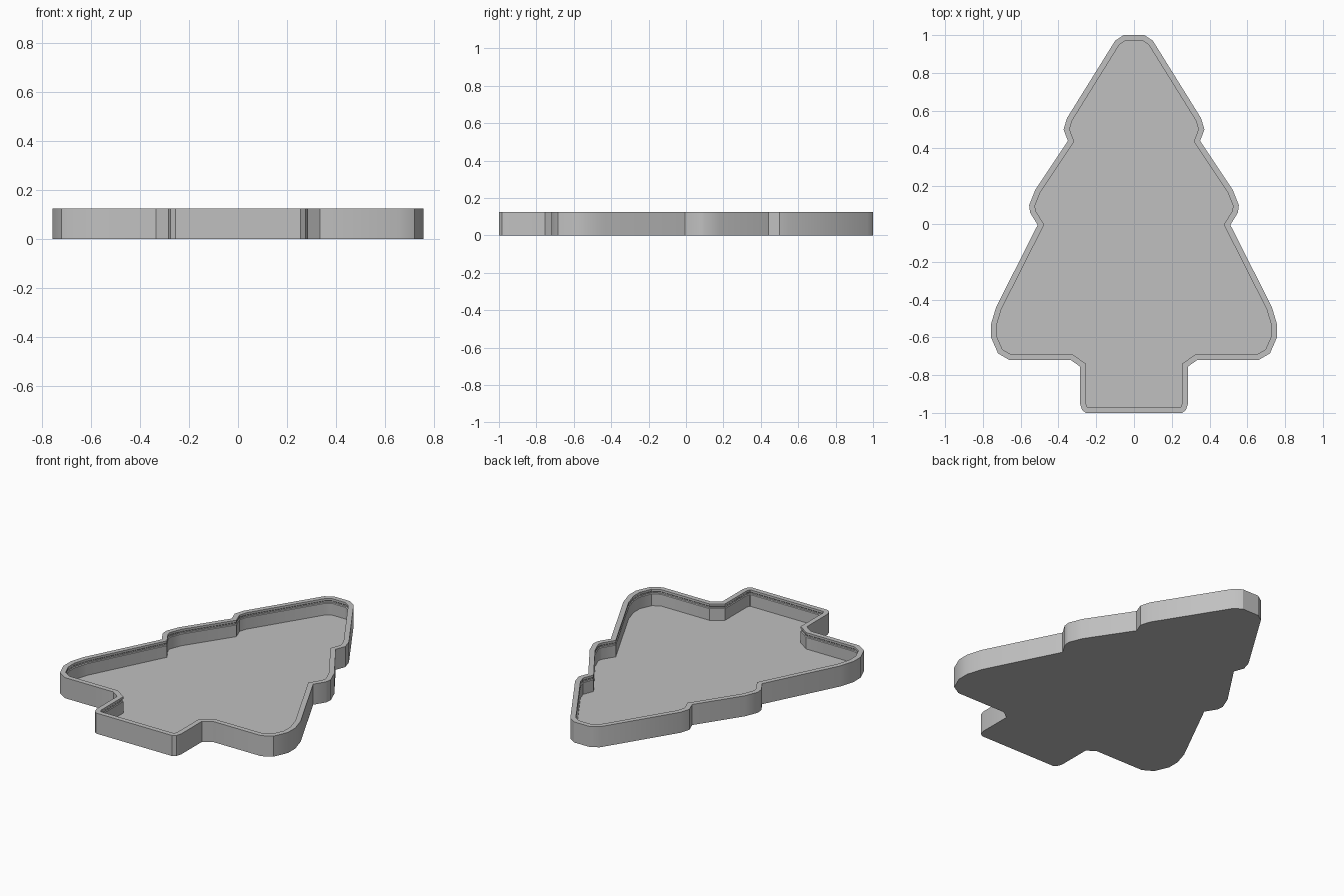
import bpy, bmesh
from math import radians
from mathutils import Vector

if "Cube" in bpy.data.objects:
    bpy.data.objects.remove(bpy.data.objects["Cube"], do_unlink=True)

GREY = (0.53, 0.53, 0.53, 1)
grey = bpy.data.materials.new("plain_grey")
grey.use_nodes = True
grey.diffuse_color = GREY
grey.node_tree.nodes["Principled BSDF"].inputs["Base Color"].default_value = GREY

# Right half of the tree outline, from the trunk foot up to the tip
HALF = [(.255, -1), (.275, -.985), (.285, -.955), (.285, -.755), (.335, -.72),
        (.66, -.72), (.72, -.685), (.757, -.60), (.757, -.53), (.73, -.44),
        (.51, -.005), (.55, .06), (.555, .10), (.523, .18), (.35, .44),
        (.373, .50), (.355, .56), (.1, .97), (.055, 1)]
OUTLINE = [Vector(p) for p in HALF] + [Vector((-x, y)) for x, y in reversed(HALF)]


def inset(points, d):
    """Move a counter-clockwise outline inward by d with mitred corners."""
    result = []
    for i, p in enumerate(points):
        a = (p - points[i - 1]).normalized()
        b = (points[(i + 1) % len(points)] - p).normalized()
        na, nb = Vector((-a.y, a.x)), Vector((-b.y, b.x))
        result.append(p + (na + nb) * d / (1 + na.dot(nb)))
    return result


# Wall section: (inset, height), outside foot to inside floor, with a snap groove
HEIGHT, WALL, FLOOR, GROOVE = .125, .03, .025, .004
SECTION = [(0, 0), (0, HEIGHT), (WALL, HEIGHT), (WALL, .112),
           (WALL - GROOVE, .108), (WALL - GROOVE, .1), (WALL, .096), (WALL, FLOOR)]

# Tree tray: loft the wall section round the outline, then cap base and floor
bm = bmesh.new()
rings = [[bm.verts.new((p.x, p.y, z)) for p in inset(OUTLINE, d)] for d, z in SECTION]
n = len(OUTLINE)
for low, high in zip(rings, rings[1:]):
    for i in range(n):
        j = (i + 1) % n
        bm.faces.new((low[i], low[j], high[j], high[i]))
bm.faces.new(list(reversed(rings[0])))
bm.faces.new(rings[-1])
bmesh.ops.recalc_face_normals(bm, faces=bm.faces)
mesh = bpy.data.meshes.new("tree_tray")
bm.to_mesh(mesh)
bm.free()
mesh.materials.append(grey)
tray = bpy.data.objects.new("tree_tray", mesh)
bpy.context.collection.objects.link(tray)

bpy.ops.object.select_all(action="DESELECT")
tray.select_set(True)
bpy.context.view_layer.objects.active = tray
bpy.ops.object.shade_smooth_by_angle(angle=radians(32))
